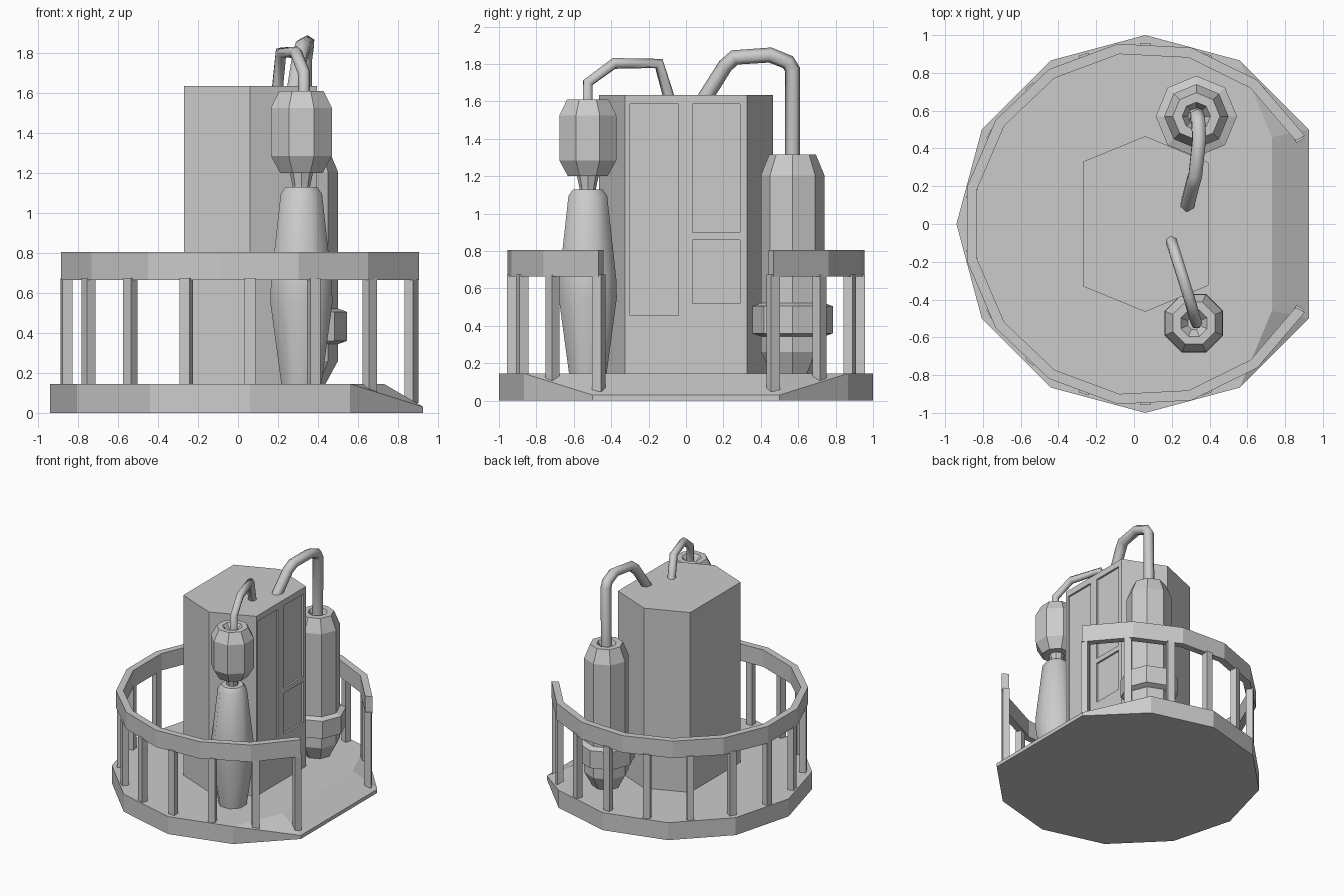
import bpy, bmesh
from math import sin, cos, radians, tau
from mathutils import Matrix, Vector

if "Cube" in bpy.data.objects:
    bpy.data.objects.remove(bpy.data.objects["Cube"])

CX = 0.06  # centre of the round platform


def finish(name, bm, smooth=None):
    bmesh.ops.recalc_face_normals(bm, faces=bm.faces[:])
    me = bpy.data.meshes.new(name)
    bm.to_mesh(me)
    bm.free()
    ob = bpy.data.objects.new(name, me)
    bpy.context.collection.objects.link(ob)
    if smooth:
        bpy.ops.object.select_all(action='DESELECT')
        ob.select_set(True)
        bpy.context.view_layer.objects.active = ob
        bpy.ops.object.shade_smooth_by_angle(angle=radians(smooth))
    return ob


def polar(r, deg, z):
    return (CX + r * cos(radians(deg)), r * sin(radians(deg)), z)


def bridge(bm, a, b, closed=True):
    n = len(a)
    for i in range(n if closed else n - 1):
        j = (i + 1) % n
        bm.faces.new((a[i], a[j], b[j], b[i]))


def lathe(name, x, y, profile, sides=8, turn=0.0, smooth=None):
    bm = bmesh.new()
    rings = [[bm.verts.new((x + r * cos(tau * i / sides + turn),
                            y + r * sin(tau * i / sides + turn), z))
              for i in range(sides)] for r, z in profile]
    for a, b in zip(rings, rings[1:]):
        bridge(bm, a, b)
    bm.faces.new(rings[0])
    bm.faces.new(rings[-1])
    return finish(name, bm, smooth)


def box(bm, size, loc, turn=0.0):
    m = Matrix.Translation(loc) @ Matrix.Rotation(turn, 4, 'Z') @ Matrix.Diagonal((*size, 1))
    bmesh.ops.create_cube(bm, size=1, matrix=m)


def pipe(name, points, radius):
    cu = bpy.data.curves.new(name, 'CURVE')
    cu.dimensions = '3D'
    cu.bevel_depth = radius
    cu.bevel_resolution = 1
    cu.use_fill_caps = True
    sp = cu.splines.new('POLY')
    sp.points.add(len(points) - 1)
    for p, co in zip(sp.points, points):
        p.co = (*co, 1)
    bpy.context.collection.objects.link(bpy.data.objects.new(name, cu))


# Platform: twelve-sided disc cut flat on +x, with a ramp down to the cut
bm = bmesh.new()
angles = range(30, 331, 30)
low = [bm.verts.new(polar(1, a, 0)) for a in angles]
top = [bm.verts.new(polar(1, a, 0.03 if a in (30, 330) else 0.145)) for a in angles]
ramp_l = bm.verts.new((0.73, 0.46, 0.145))
ramp_r = bm.verts.new((0.73, -0.46, 0.145))
bridge(bm, low, top)
bm.faces.new(low)
bm.faces.new(top[1:-1] + [ramp_r, ramp_l])
bm.faces.new((ramp_l, ramp_r, top[-1], top[0]))
bm.faces.new((top[0], top[1], ramp_l))
bm.faces.new((top[-1], top[-2], ramp_r))
finish("platform", bm)

# Handrail: open arc with a rectangular section
bm = bmesh.new()
N = 13
loops = [[bm.verts.new(polar(r, 29 + 302 * i / N, z)) for i in range(N + 1)]
         for r, z in ((0.965, 0.665), (0.965, 0.805), (0.91, 0.805), (0.91, 0.665))]
for i in range(4):
    bridge(bm, loops[i], loops[(i + 1) % 4], closed=False)
for end in (0, -1):
    bm.faces.new([l[end] for l in loops])
finish("handrail", bm)

# Railing posts every twenty degrees, longer on the ramp
bm = bmesh.new()
for a in range(30, 331, 20):
    foot = {30: 0.05, 330: 0.05, 50: 0.105, 310: 0.105}.get(a, 0.14)
    x, y, _ = polar(0.932, a, 0)
    box(bm, (0.05, 0.055, 0.675 - foot), (x, y, (0.675 + foot) / 2), radians(a))
finish("railing_posts", bm)

# Cabin: six-sided tower
bm = bmesh.new()
outline = [(-0.27, 0.33), (-0.27, -0.33), (CX, -0.465),
           (0.395, -0.325), (0.395, 0.325), (CX, 0.465)]
b = [bm.verts.new((x, y, 0.14)) for x, y in outline]
t = [bm.verts.new((x, y, 1.635)) for x, y in outline]
bridge(bm, b, t)
bm.faces.new(b)
bm.faces.new(t)
cabin = finish("cabin", bm)

# Recessed door and locker panels on the +x face
bm = bmesh.new()
for y0, y1, z0, z1 in ((-0.3, -0.04, 0.455, 1.585),
                       (0.035, 0.29, 0.90, 1.585), (0.035, 0.29, 0.52, 0.86)):
    box(bm, (0.04, y1 - y0, z1 - z0), (0.4, (y0 + y1) / 2, (z0 + z1) / 2))
cutter = finish("panel_cutter", bm)
cutter.hide_render = True
cutter.hide_set(True)
mod = cabin.modifiers.new("panels", 'BOOLEAN')
mod.operation = 'DIFFERENCE'
mod.solver = 'EXACT'
mod.object = cutter

# Tall tank with dished top and a band around its lower part
lathe("tall_tank", 0.33, 0.57,
      [(0.105, 0.14), (0.17, 0.26), (0.17, 1.205), (0.125, 1.315),
       (0.075, 1.315), (0.045, 1.25)])
lathe("tank_band", 0.33, 0.57,
      [(0.16, 0.34), (0.215, 0.36), (0.215, 0.505), (0.16, 0.525)])

# Tapered flask with a barrel on its neck
lathe("flask", 0.317, -0.525,
      [(0.108, 0.14), (0.168, 0.55), (0.165, 0.65), (0.112, 1.095),
       (0.085, 1.13), (0.035, 1.13)], turn=tau / 16, smooth=50)
lathe("flask_neck", 0.317, -0.525, [(0.04, 1.1), (0.045, 1.14), (0.06, 1.21)])
lathe("barrel", 0.317, -0.525,
      [(0.05, 1.2), (0.115, 1.2), (0.165, 1.285), (0.165, 1.525), (0.12, 1.61),
       (0.075, 1.61), (0.035, 1.56)], turn=tau / 16)

# Bent pipes from the vessels into the cabin roof
pipe("tall_tank_pipe",
     [(0.33, 0.57, 1.24), (0.335, 0.57, 1.77), (0.34, 0.545, 1.81), (0.345, 0.45, 1.848),
      (0.325, 0.26, 1.835), (0.31, 0.21, 1.79), (0.28, 0.09, 1.6)], 0.041)
pipe("barrel_pipe",
     [(0.33, -0.525, 1.55), (0.33, -0.525, 1.7), (0.29, -0.385, 1.803),
      (0.215, -0.145, 1.803), (0.195, -0.085, 1.6)], 0.031)
